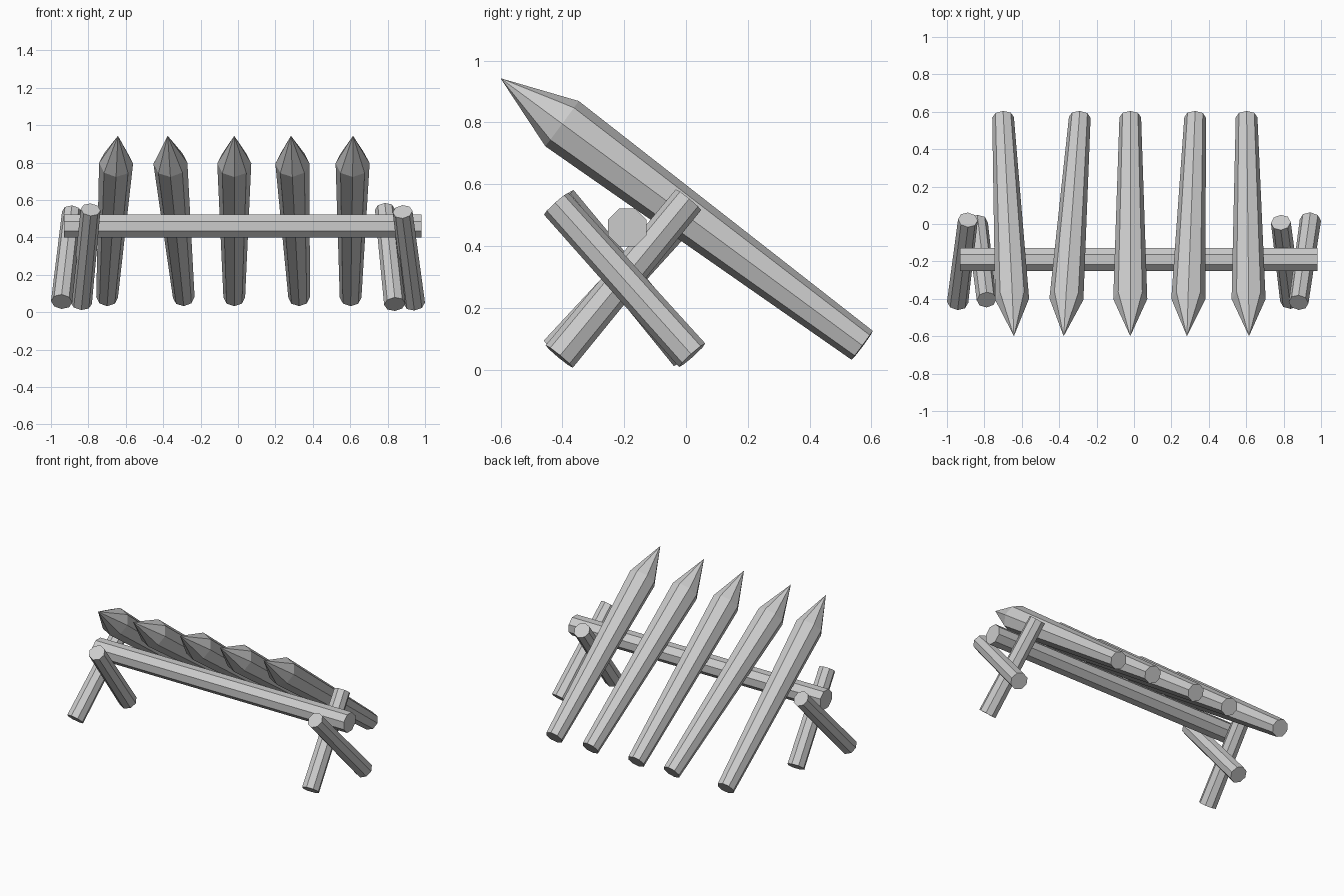
import bpy, bmesh, math
from mathutils import Vector

if "Cube" in bpy.data.objects:
    bpy.data.objects.remove(bpy.data.objects["Cube"])


def log(name, start, end, rings, roll=0.0, sides=8):
    """Faceted log along start->end; rings = (fraction, radius), radius 0 is a point."""
    start, end = Vector(start), Vector(end)
    axis = (end - start).normalized()
    ref = Vector((1, 0, 0)) if abs(axis.x) < 0.9 else Vector((0, 1, 0))
    u = (ref - axis * ref.dot(axis)).normalized()
    v = axis.cross(u)
    bm = bmesh.new()
    loops = []
    for t, r in rings:
        c = start.lerp(end, t)
        if r == 0:
            loops.append([bm.verts.new(c)])
            continue
        angles = [roll + 2 * math.pi * i / sides for i in range(sides)]
        loops.append([bm.verts.new(c + r * (u * math.cos(a) + v * math.sin(a)))
                      for a in angles])
    for a, b in zip(loops, loops[1:]):
        for i in range(sides):
            j = (i + 1) % sides
            if len(b) == 1:
                bm.faces.new((a[i], a[j], b[0]))
            else:
                bm.faces.new((a[i], a[j], b[j], b[i]))
    for ring in (loops[0], loops[-1]):
        if len(ring) > 1:
            bm.faces.new(ring)
    bmesh.ops.recalc_face_normals(bm, faces=bm.faces)
    mesh = bpy.data.meshes.new(name)
    bm.to_mesh(mesh)
    bm.free()
    obj = bpy.data.objects.new(name, mesh)
    bpy.context.collection.objects.link(obj)
    return obj


# Sharpened stakes: (butt x, tip x)
stakes = [(-0.70, -0.642), (-0.29, -0.376), (-0.02, -0.02), (0.327, 0.283), (0.602, 0.615)]
for i, (butt, tip) in enumerate(stakes):
    log(f"stake_{i + 1}", (butt, 0.570, 0.079), (tip, -0.60, 0.943),
        [(0, 0.058), (0.83, 0.091), (1, 0)])

# Horizontal rail
log("rail", (-0.93, -0.19, 0.46), (0.98, -0.19, 0.46),
    [(0, 0.067), (1, 0.067)], roll=math.pi / 8)

# Crossed legs: (bottom, top)
legs = {
    "left_outer_leg": ((-0.943, -0.418, 0.056), (-0.888, 0.022, 0.535)),
    "left_inner_leg": ((-0.838, 0.005, 0.048), (-0.788, -0.405, 0.548)),
    "right_inner_leg": ((0.838, -0.410, 0.043), (0.785, 0.008, 0.550)),
    "right_outer_leg": ((0.943, 0.020, 0.047), (0.880, -0.420, 0.537)),
}
for name, (bottom, top) in legs.items():
    log(name, bottom, top, [(0, 0.057), (1, 0.053)])
